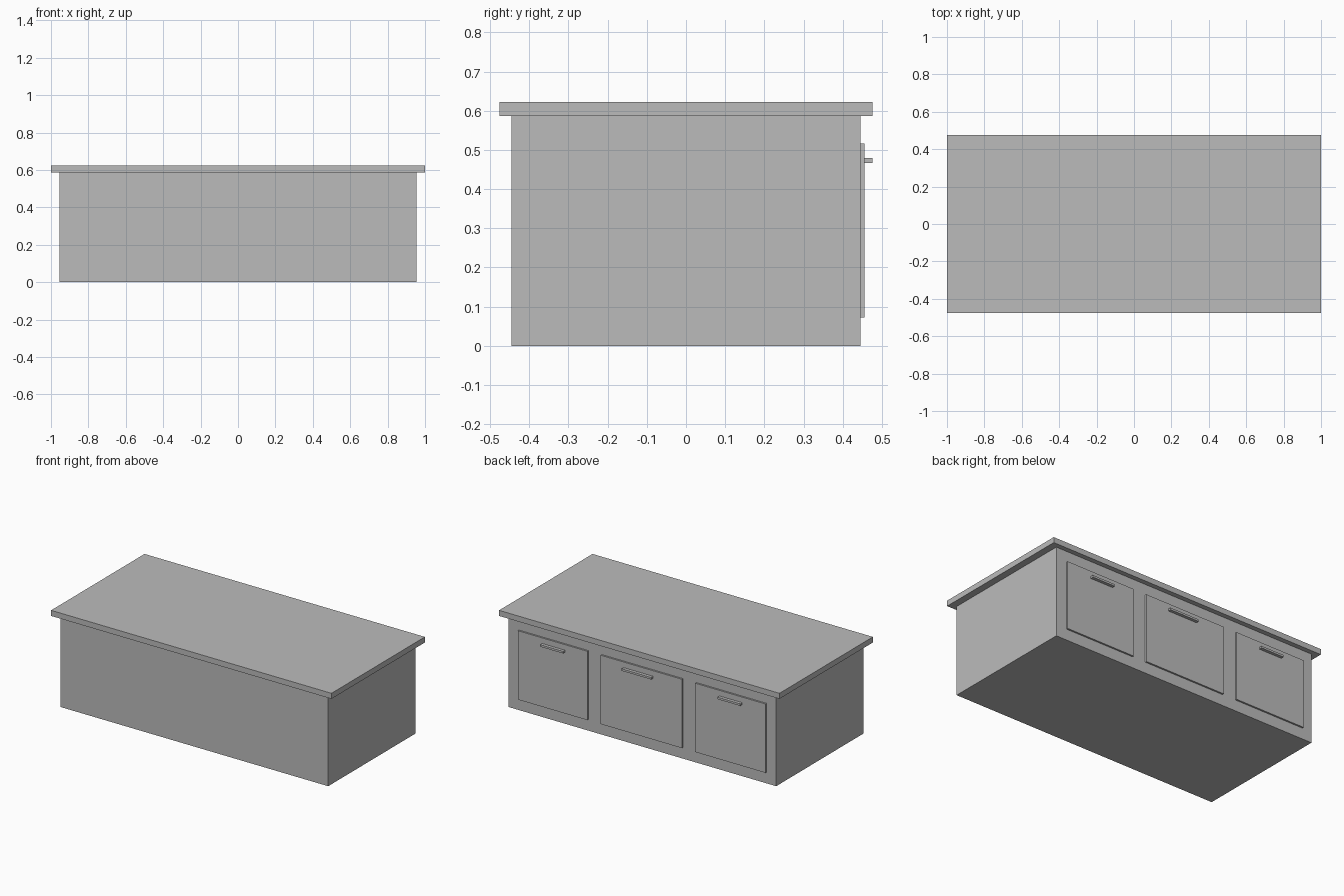
import bpy
import bmesh

cube = bpy.data.objects.get("Cube")
if cube:
    bpy.data.objects.remove(cube, do_unlink=True)

# One plain grey finish
grey = bpy.data.materials.new("plain_grey")
grey.use_nodes = True
GREY = (0.5, 0.5, 0.5, 1)
grey.diffuse_color = GREY
grey.node_tree.nodes["Principled BSDF"].inputs["Base Color"].default_value = GREY


def box(name, xs, ys, zs, chamfer=0):
    """Box between the given limits, optionally chamfered around its top."""
    bm = bmesh.new()
    bmesh.ops.create_cube(bm, size=1)
    for v in bm.verts:
        v.co = [lim[1] if c > 0 else lim[0] for c, lim in zip(v.co, (xs, ys, zs))]
    if chamfer:
        rim = [e for e in bm.edges if all(v.co.z == max(zs) for v in e.verts)]
        bmesh.ops.bevel(bm, geom=rim, offset=chamfer, segments=1, affect='EDGES')
    bmesh.ops.recalc_face_normals(bm, faces=bm.faces)
    mesh = bpy.data.meshes.new(name)
    bm.to_mesh(mesh)
    bm.free()
    mesh.materials.append(grey)
    obj = bpy.data.objects.new(name, mesh)
    bpy.context.collection.objects.link(obj)
    return obj


# Cabinet body and chamfered worktop
BACK = 0.445
box("body", (-0.955, 0.955), (-BACK, BACK), (0, 0.587))
box("worktop", (-1, 1), (-0.476, 0.476), (0.587, 0.623), chamfer=0.015)

# Door panels with bar handles on the rear
doors = {
    "left": ((0.385, 0.88), (0.544, 0.707)),
    "middle": ((-0.29, 0.29), (-0.085, 0.126)),
    "right": ((-0.887, -0.385), (-0.72, -0.557)),
}
for side, (door_x, handle_x) in doors.items():
    box(side + "_door", door_x, (BACK - 0.005, 0.456), (0.072, 0.516))
    box(side + "_handle", handle_x, (0.455, 0.476), (0.467, 0.48))
